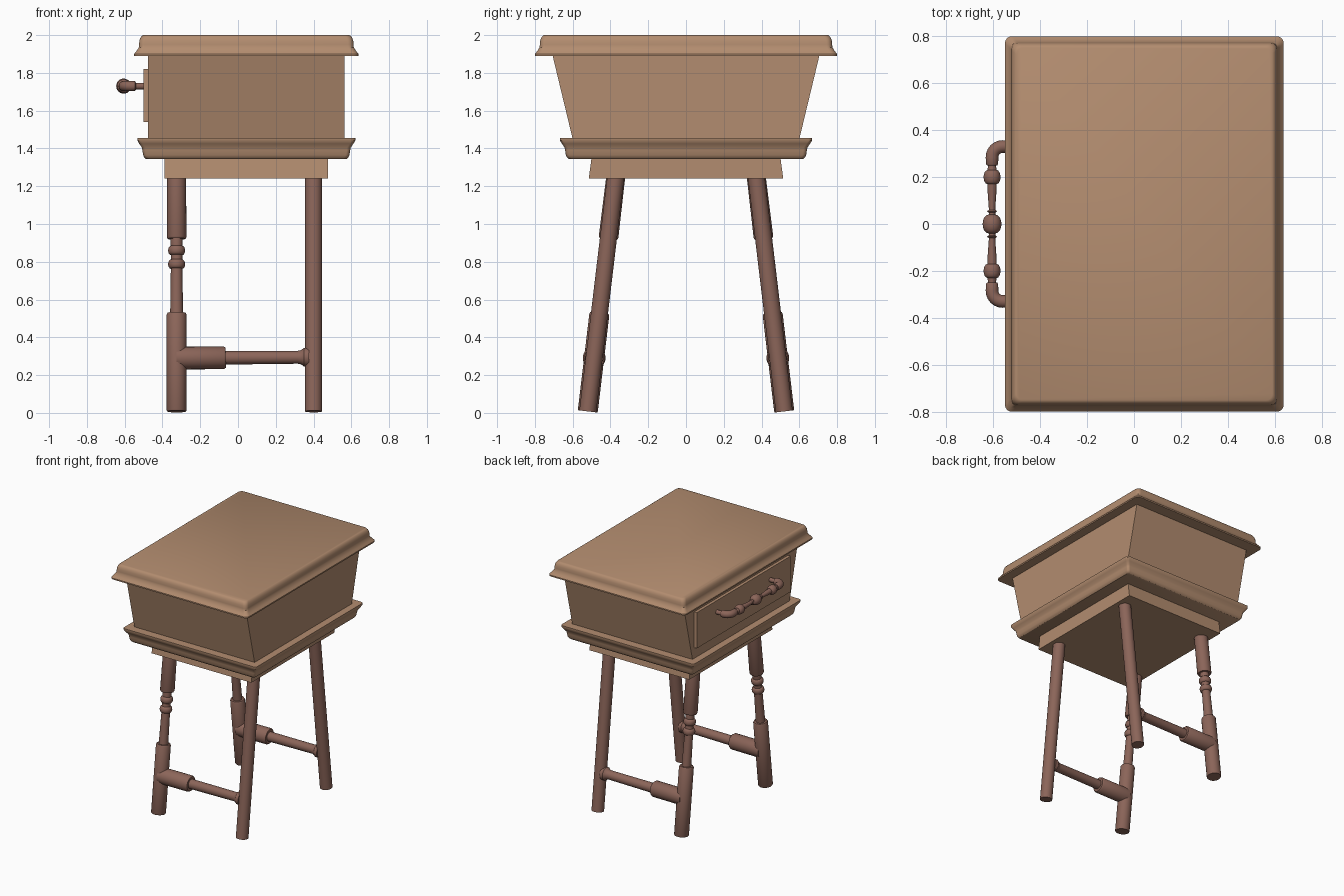
import bpy, bmesh, math
from mathutils import Vector

if "Cube" in bpy.data.objects:
    bpy.data.objects.remove(bpy.data.objects["Cube"])


def material(name, color):
    m = bpy.data.materials.new(name)
    m.diffuse_color = (*color, 1)
    m.use_nodes = True
    m.node_tree.nodes["Principled BSDF"].inputs["Base Color"].default_value = m.diffuse_color
    return m


LIGHT = material("light_wood", (0.45, 0.265, 0.16))
DARK = material("dark_wood", (0.26, 0.13, 0.10))


def skin(name, rings, mat, angle=35):
    """Loft closed rings of points, cap both ends, shade smooth by angle."""
    bm = bmesh.new()
    loops = [[bm.verts.new(p) for p in ring] for ring in rings]
    n = len(loops[0])
    for a, b in zip(loops, loops[1:]):
        for i in range(n):
            j = (i + 1) % n
            bm.faces.new((a[i], a[j], b[j], b[i]))
    bm.faces.new(loops[0][::-1])
    bm.faces.new(loops[-1])
    bmesh.ops.recalc_face_normals(bm, faces=bm.faces)
    mesh = bpy.data.meshes.new(name)
    bm.to_mesh(mesh)
    bm.free()
    ob = bpy.data.objects.new(name, mesh)
    bpy.context.collection.objects.link(ob)
    mesh.materials.append(mat)
    bpy.ops.object.select_all(action='DESELECT')
    ob.select_set(True)
    bpy.context.view_layer.objects.active = ob
    bpy.ops.object.shade_smooth_by_angle(angle=math.radians(angle))
    return ob


def rect(cx, hx, hy, z, r=0.0):
    """Rectangle ring, with rounded corners if r > 0."""
    pts = []
    for k, (sx, sy) in enumerate([(1, 1), (-1, 1), (-1, -1), (1, -1)]):
        for s in range(6 if r else 1):
            a = math.radians(90 * k + 18 * s)
            pts.append((cx + sx * (hx - r) + r * math.cos(a),
                        sy * (hy - r) + r * math.sin(a), z))
    return pts


def turned(name, start, end, profile, mat, sides=24):
    """Lathe a profile of (distance, radius) along the line start to end."""
    start, end = Vector(start), Vector(end)
    axis = (end - start).normalized()
    u = axis.orthogonal().normalized()
    v = axis.cross(u)
    turn = [2 * math.pi * i / sides for i in range(sides)]
    return skin(name, [[start + axis * t + r * (u * math.cos(a) + v * math.sin(a))
                        for a in turn] for t, r in profile], mat)


def bead(center, half, radius, neck, steps=8):
    """Rounded bulge for a turned profile."""
    return [(center - half * math.cos(math.pi * i / steps),
             neck + (radius - neck) * math.sin(math.pi * i / steps))
            for i in range(steps + 1)]


# Table top and lower moulding: (height, outward offset) profiles
CX = 0.044
skin("table_top", [rect(CX, 0.594 + o, 0.80 + o, z, 0.03) for z, o in [
    (1.89, 0), (1.90, 0), (1.915, -0.012), (1.935, -0.025), (1.95, -0.026),
    (1.97, -0.028), (1.985, -0.033), (1.995, -0.040), (2.0, -0.048)]], LIGHT)
skin("lower_moulding", [rect(CX, 0.577 + o, 0.667 + o, z, 0.02) for z, o in [
    (1.345, -0.045), (1.352, -0.037), (1.365, -0.031), (1.39, -0.027),
    (1.405, -0.024), (1.425, -0.010), (1.442, 0), (1.456, 0)]], LIGHT)

# Cabinet tapering along its length, drawer front and leg frame
skin("cabinet", [rect(CX, 0.521, 0.60, 1.45), rect(CX, 0.521, 0.707, 1.895)], LIGHT)
skin("drawer_front", [rect(-0.483, 0.017, 0.58, 1.54),
                      rect(-0.483, 0.017, 0.58, 1.82)], LIGHT)
skin("leg_frame", [rect(0.044, 0.432, 0.515, 1.24),
                   rect(0.044, 0.432, 0.50, 1.35)], LIGHT)

# Splayed legs with a stretcher on each side
turned_leg = ([(0, 0.05), (0.005, 0.053), (0.515, 0.053), (0.525, 0.048), (0.525, 0.034),
               (0.74, 0.031), (0.765, 0.031)] + bead(0.785, 0.024, 0.045, 0.031)
              + [(0.82, 0.03)] + bead(0.858, 0.024, 0.045, 0.031)
              + [(0.89, 0.032), (0.92, 0.032), (0.92, 0.047), (0.93, 0.052), (1.27, 0.050)])
plain_leg = [(0, 0.045), (1.27, 0.045)]
stretcher = [(0, 0.06), (0.25, 0.06), (0.26, 0.053), (0.26, 0.036), (0.64, 0.034),
             (0.66, 0.038), (0.675, 0.05), (0.70, 0.05)]
for s, side in ((-1, "front"), (1, "back")):
    for x, prof, kind in ((-0.325, turned_leg, "turned"), (0.40, plain_leg, "plain")):
        turned(f"{side}_{kind}_leg", (x, s * 0.52, 0.008), (x, s * 0.372, 1.25), prof, DARK)
    turned(f"{side}_stretcher", (-0.325, s * 0.486, 0.29), (0.40, s * 0.486, 0.295),
           stretcher, DARK)

# Drawer pull: turned spindle
HX, HZ = -0.605, 1.73
half = ([(0.048, 0.014), (0.054, 0.022), (0.060, 0.014), (0.07, 0.014), (0.14, 0.019),
         (0.165, 0.020)] + bead(0.20, 0.030, 0.036, 0.020)
        + [(0.245, 0.017), (0.26, 0.017)])
spindle = [(-t, r) for t, r in half[::-1]] + bead(0, 0.04, 0.040, 0.014, 12) + half
turned("handle_spindle", (HX, 0, HZ), (HX, 1, HZ), spindle, DARK)

# Drawer pull: elbows back to the drawer, as (x, y, direction angle, radius)
for s, side in ((-1, "front"), (1, "back")):
    path = [(HX, 0.25, 90, 0.022), (HX, 0.256, 90, 0.026)]
    path += [(HX + 0.045 - 0.045 * math.cos(math.radians(a)),
              0.285 + 0.045 * math.sin(math.radians(a)), 90 - a, 0.027)
             for a in range(0, 91, 15)]
    path += [(-0.545, 0.33, 0, 0.026), (-0.540, 0.33, 0, 0.017), (-0.49, 0.33, 0, 0.017)]
    rings = []
    for x, y, d, r in path:
        nx, ny = -math.sin(math.radians(d)), math.cos(math.radians(d))
        rings.append([(x + nx * r * math.cos(t), s * (y + ny * r * math.cos(t)),
                       HZ + r * math.sin(t))
                      for t in (2 * math.pi * i / 20 for i in range(20))])
    skin(f"{side}_handle_elbow", rings, DARK)
